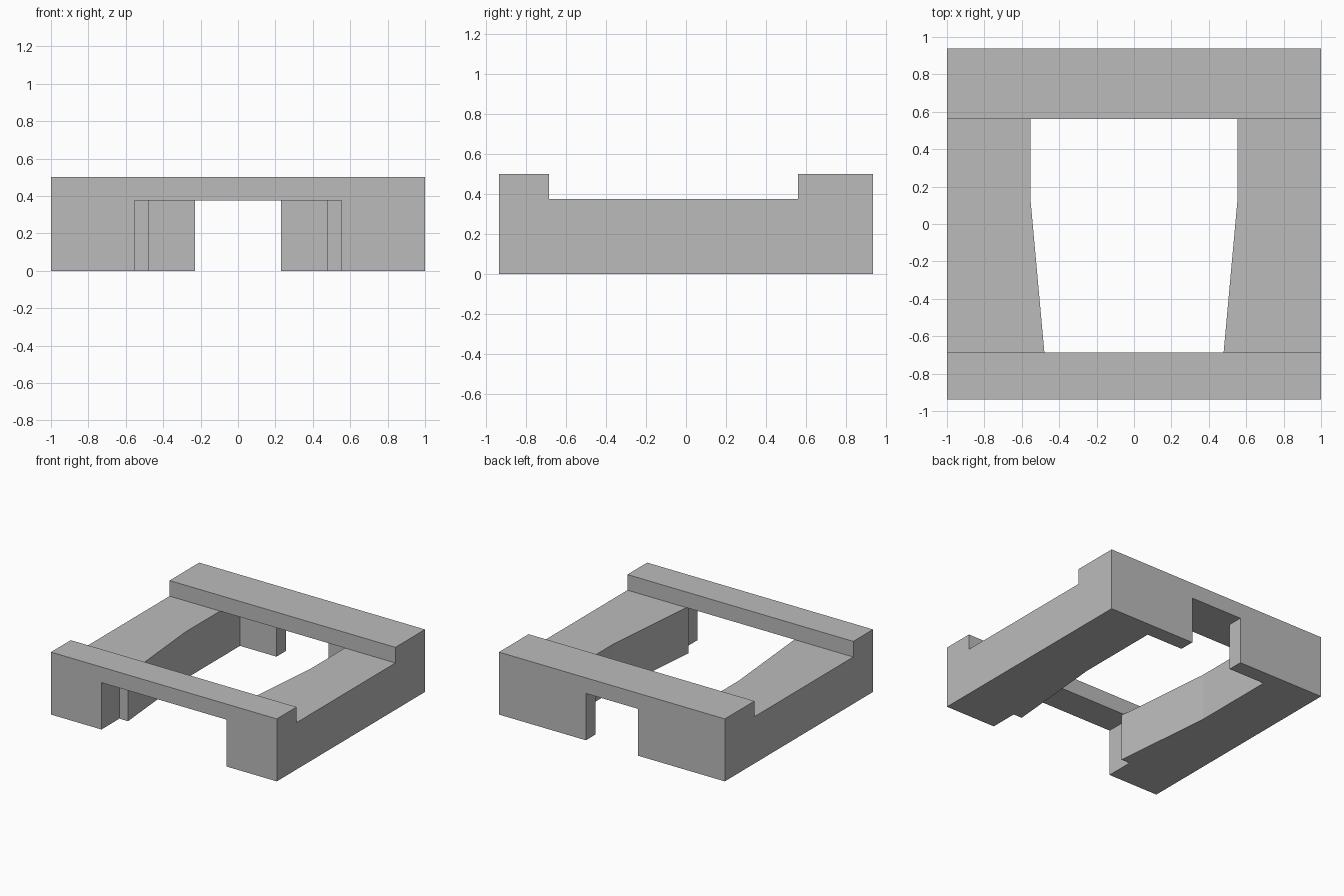
import bpy
import bmesh
import math

default_cube = bpy.data.objects.get("Cube")
if default_cube:
    bpy.data.objects.remove(default_cube, do_unlink=True)

GREY = (0.5, 0.5, 0.5, 1.0)
grey = bpy.data.materials.new("plain_grey")
grey.use_nodes = True
grey.diffuse_color = GREY
grey.node_tree.nodes["Principled BSDF"].inputs["Base Color"].default_value = GREY

HALF_DEPTH = 0.9375
LEDGE = 0.375
TOP = 0.5


def prism(name, outline, bottom, top):
    """Extrude a plan outline between two heights."""
    bm = bmesh.new()
    face = bm.faces.new([bm.verts.new((x, y, bottom)) for x, y in outline])
    grown = bmesh.ops.extrude_face_region(bm, geom=[face])["geom"]
    for v in grown:
        if isinstance(v, bmesh.types.BMVert):
            v.co.z = top
    bmesh.ops.recalc_face_normals(bm, faces=bm.faces)
    mesh = bpy.data.meshes.new(name)
    bm.to_mesh(mesh)
    bm.free()
    mesh.materials.append(grey)
    obj = bpy.data.objects.new(name, mesh)
    bpy.context.collection.objects.link(obj)
    return obj


def beam(name, y0, y1):
    return prism(name, [(-1, y0), (1, y0), (1, y1), (-1, y1)], LEDGE, TOP)


# Side rail in plan: front post, tapered inner wall, wide back post
rail = [(1, -HALF_DEPTH), (1, HALF_DEPTH), (0.23, HALF_DEPTH), (0.23, 0.815),
        (0.553, 0.815), (0.553, 0.125), (0.477, -0.71), (0.553, -0.71),
        (0.553, -HALF_DEPTH)]
parts = [
    prism("left_rail", rail, 0, LEDGE),
    prism("right_rail", [(-x, y) for x, y in rail], 0, LEDGE),
    beam("back_beam", 0.5625, HALF_DEPTH),
]

# Front beam becomes the base of the joined frame
frame = beam("frame", -HALF_DEPTH, -0.6875)
for part in parts:
    union = frame.modifiers.new("join_" + part.name, "BOOLEAN")
    union.operation = "UNION"
    union.solver = "EXACT"
    union.object = part

# Bake the joins, then merge coplanar faces
bpy.context.view_layer.update()
depsgraph = bpy.context.evaluated_depsgraph_get()
joined = bpy.data.meshes.new_from_object(frame.evaluated_get(depsgraph))
frame.modifiers.clear()
frame.data = joined
for part in parts:
    bpy.data.objects.remove(part, do_unlink=True)

bm = bmesh.new()
bm.from_mesh(joined)
bmesh.ops.remove_doubles(bm, verts=bm.verts, dist=0.0001)
bmesh.ops.dissolve_limit(bm, angle_limit=math.radians(1),
                         verts=bm.verts, edges=bm.edges)
for f in bm.faces:
    f.material_index = 0
    f.smooth = False
bm.to_mesh(joined)
bm.free()
joined.materials.clear()
joined.materials.append(grey)
